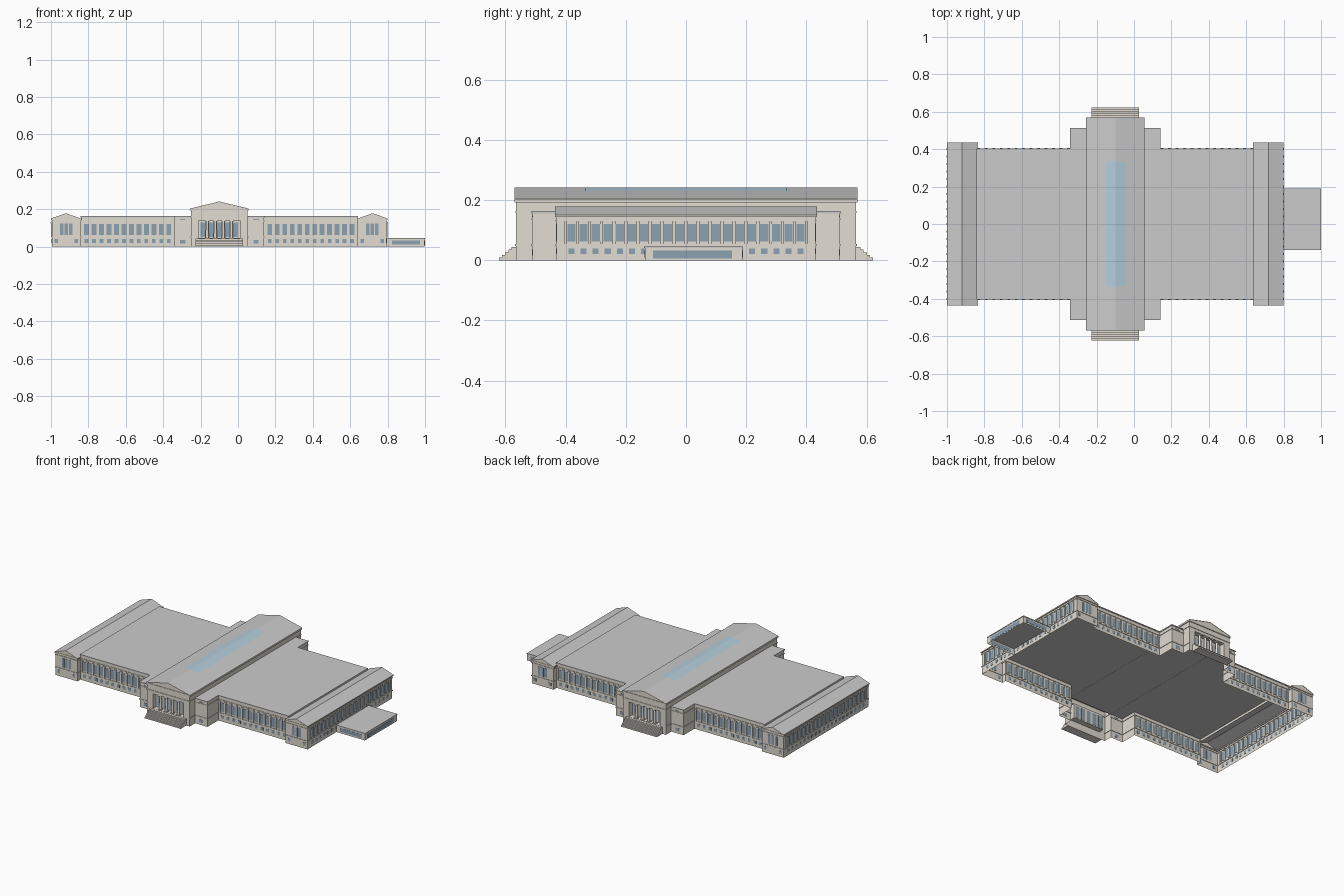
import bpy, bmesh, math
from mathutils import Matrix, Vector

if "Cube" in bpy.data.objects:
    bpy.data.objects.remove(bpy.data.objects["Cube"])

CX = -0.1                                   # symmetry axis of the main building
SIGNS = [(a, b) for a in (1, -1) for b in (1, -1)]


def material(name, rgb):
    m = bpy.data.materials.new(name)
    m.diffuse_color = (*rgb, 1)
    m.use_nodes = True
    m.node_tree.nodes["Principled BSDF"].inputs["Base Color"].default_value = m.diffuse_color
    return m


STONE = material("stone", (0.76, 0.72, 0.65))
ROOF = material("roof_grey", (0.60, 0.63, 0.63))
GLASS = material("window_glass", (0.27, 0.36, 0.45))
SKY = material("skylight_glass", (0.46, 0.62, 0.72))


class Part:
    """Collects geometry in building coordinates: u from the axis, v, z."""

    def __init__(self, name, mat):
        self.name, self.mat, self.bm = name, mat, bmesh.new()

    def face(self, pts):
        self.bm.faces.new([self.bm.verts.new((p[0] + CX, p[1], p[2])) for p in pts])

    def box(self, u0, u1, v0, v1, z0, z1):
        m = (Matrix.Translation(((u0 + u1) / 2 + CX, (v0 + v1) / 2, (z0 + z1) / 2))
             @ Matrix.Diagonal((abs(u1 - u0), abs(v1 - v0), z1 - z0, 1)))
        bmesh.ops.create_cube(self.bm, size=1, matrix=m)

    def column(self, u, v, z0, z1, r):
        bmesh.ops.create_cone(self.bm, cap_ends=True, segments=12, radius1=r, radius2=r * 0.85,
                              depth=z1 - z0, matrix=Matrix.Translation((u + CX, v, (z0 + z1) / 2)))

    def walls(self, path, z0, z1):
        """Open vertical strip along a quarter path, mirrored to four quarters."""
        for su, sv in SIGNS:
            for (a, b), (c, d) in zip(path, path[1:]):
                q = [(a * su, b * sv, z0), (c * su, d * sv, z0), (c * su, d * sv, z1), (a * su, b * sv, z1)]
                self.face(q if su * sv < 0 else q[::-1])

    def band(self, path, z0, z1, o):
        """Projecting moulding along a quarter path, mirrored."""
        for su, sv in SIGNS:
            for (a, b), (c, d) in zip(path, path[1:]):
                self.box(su * (min(a, c) - o), su * (max(a, c) + o),
                         sv * (min(b, d) - o), sv * (max(b, d) + o), z0, z1)

    def done(self):
        me = bpy.data.meshes.new(self.name)
        self.bm.to_mesh(me)
        self.bm.free()
        me.materials.append(self.mat)
        ob = bpy.data.objects.new(self.name, me)
        bpy.context.collection.objects.link(ob)


# outer walls: hall, shoulders, wings and end pavilions
FRONT = [(0, .565), (.152, .565)]
SHOULDER = [(.152, .565), (.152, .51), (.24, .51), (.24, .40)]
WING = [(.24, .40), (.74, .40)]
PAVILION = [(.74, .40), (.74, .43), (.895, .43), (.895, 0)]
walls = Part("walls", STONE)
walls.walls(FRONT, 0, .045)
walls.walls([(.11, .565), (.152, .565)], .045, .14)
walls.walls(FRONT, .14, .2)
walls.walls(SHOULDER[:2], 0, .2)
walls.walls(SHOULDER[1:], 0, .16)
walls.walls(WING, 0, .16)
walls.walls(PAVILION, 0, .148)
walls.walls([(.152, .51), (.152, 0)], .155, .2)
walls.walls([(.74, .40), (.74, 0)], .14, .16)
# recessed porch
walls.walls([(0, .53), (.11, .53)], .045, .14)
for su, sv in SIGNS:
    walls.face([(su * .11, sv * .53, .045), (su * .11, sv * .565, .045),
                (su * .11, sv * .565, .14), (su * .11, sv * .53, .14)])
for sv in (1, -1):
    for z in (.045, .14):
        walls.face([(-.11, sv * .53, z), (.11, sv * .53, z), (.11, sv * .565, z), (-.11, sv * .565, z)])
walls.done()

# belt courses and cornices
trim = Part("mouldings", STONE)
trim.band(SHOULDER + WING[1:] + PAVILION[1:], .048, .054, .003)
trim.band(SHOULDER[1:] + WING[1:], .134, .139, .003)
trim.band(PAVILION, .130, .134, .003)
trim.band(PAVILION, .143, .150, .005)
trim.band(FRONT + [(.152, 0)], .192, .203, .005)
trim.band(FRONT + SHOULDER[1:2], .158, .162, .003)
trim.done()

# flat roofs
flat = Part("flat_roofs", ROOF)
flat.box(-.742, .742, -.403, .403, .156, .163)
for sv in (1, -1):
    flat.box(-.243, .243, sv * .403, sv * .513, .156, .163)
flat.done()

# gabled roofs with stone pediments
gables, pediments, skylight = Part("gable_roofs", ROOF), Part("pediments", STONE), Part("skylight", SKY)


def gable(c, w, l, z0, z1):
    for s in (1, -1):
        q = [(c + s * w, -l, z0), (c + s * w, l, z0), (c, l, z1), (c, -l, z1)]
        gables.face(q if s > 0 else q[::-1])
        pediments.face([(c - s * w, -s * l, z0), (c + s * w, -s * l, z0), (c, -s * l, z1)])
        for e in (1, -1):               # raking edge of the pediment
            pediments.face([(c + s * w, e * l, z0), (c, e * l, z1), (c, e * (l + .003), z1),
                            (c + s * w, e * (l + .003), z0)])


gable(0, .157, .567, .203, .241)
for s in (1, -1):
    gable(s * .82, .08, .433, .150, .178)
    q = [(s * .052, -.335, .2297), (s * .052, .335, .2297), (0, .335, .2425), (0, -.335, .2425)]
    skylight.face(q if s > 0 else q[::-1])
for p in (gables, pediments, skylight):
    p.done()

# windows, pilasters and columns
glass, piers, columns = Part("windows", GLASS), Part("pilasters", STONE), Part("porch_columns", STONE)


def window(u, v, w, z0, z1, side=False):
    t = .0012
    if side:
        glass.box(u - t, u + t, v - w / 2, v + w / 2, z0, z1)
    else:
        glass.box(u - w / 2, u + w / 2, v - t, v + t, z0, z1)


def pier(u, v):
    piers.box(u - .005, u + .005, v - .005, v + .005, .054, .122)
    piers.box(u - .0075, u + .0075, v - .005, v + .005, .122, .130)


for su, sv in SIGNS:
    v = sv * .40
    for i in range(12):                      # wing fronts
        u = su * (.27 + i * .04)
        window(u, v, .026, .063, .121)
        window(u, v, .020, .020, .039)
    for i in range(13):
        pier(su * (.25 + i * .04), v)
    for i in (-1, 0, 1):                     # pavilion fronts
        window(su * (.818 + i * .024), sv * .43, .017, .063, .122)
    for u in (.765, .872):
        window(su * u, sv * .43, .018, .020, .039)
    window(su * .196, sv * .51, .028, .016, .036)       # shoulder
    window(su * .196, sv * .51, .030, .143, .148)
for su in (1, -1):
    for i in range(20):                      # end facades
        v = -.38 + i * .04
        window(su * .895, v, .027, .063, .121, True)
        window(su * .895, v, .020, .020, .039, True)
    for i in range(21):
        pier(su * .895, -.4 + i * .04)
for sv in (1, -1):
    for i in range(-2, 3):                   # porch
        window(i * .043, sv * .53, .028, .050, .128)
    for u in (-.0645, -.0215, .0215, .0645):
        columns.column(u, sv * .552, .045, .134, .0085)
        columns.box(u - .011, u + .011, sv * .552 - .011, sv * .552 + .011, .133, .14)
        columns.box(u - .011, u + .011, sv * .552 - .011, sv * .552 + .011, .045, .049)

# entrance steps, front and back
steps = Part("entrance_steps", STONE)
for sv in (1, -1):
    for i in range(5):
        steps.box(-.128, .128, sv * .565, sv * (.622 - i * .0105), i * .0088, (i + 1) * .0088)
steps.done()

# low annex on the right end
annex, annex_roof = Part("annex_walls", STONE), Part("annex_roof", ROOF)
ring = [(.895, -.137), (1.098, -.137), (1.098, .188), (.895, .188)]
for (a, b), (c, d) in zip(ring, ring[1:]):
    annex.face([(a, b, 0), (c, d, 0), (c, d, .042), (a, b, .042)])
annex_roof.box(.895, 1.1, -.139, .19, .041, .046)
window(1.098, .022, .262, .006, .033, True)
for v in (-.137, .188):
    window(.998, v, .15, .010, .033)
for p in (annex, annex_roof, glass, piers, columns):
    p.done()
